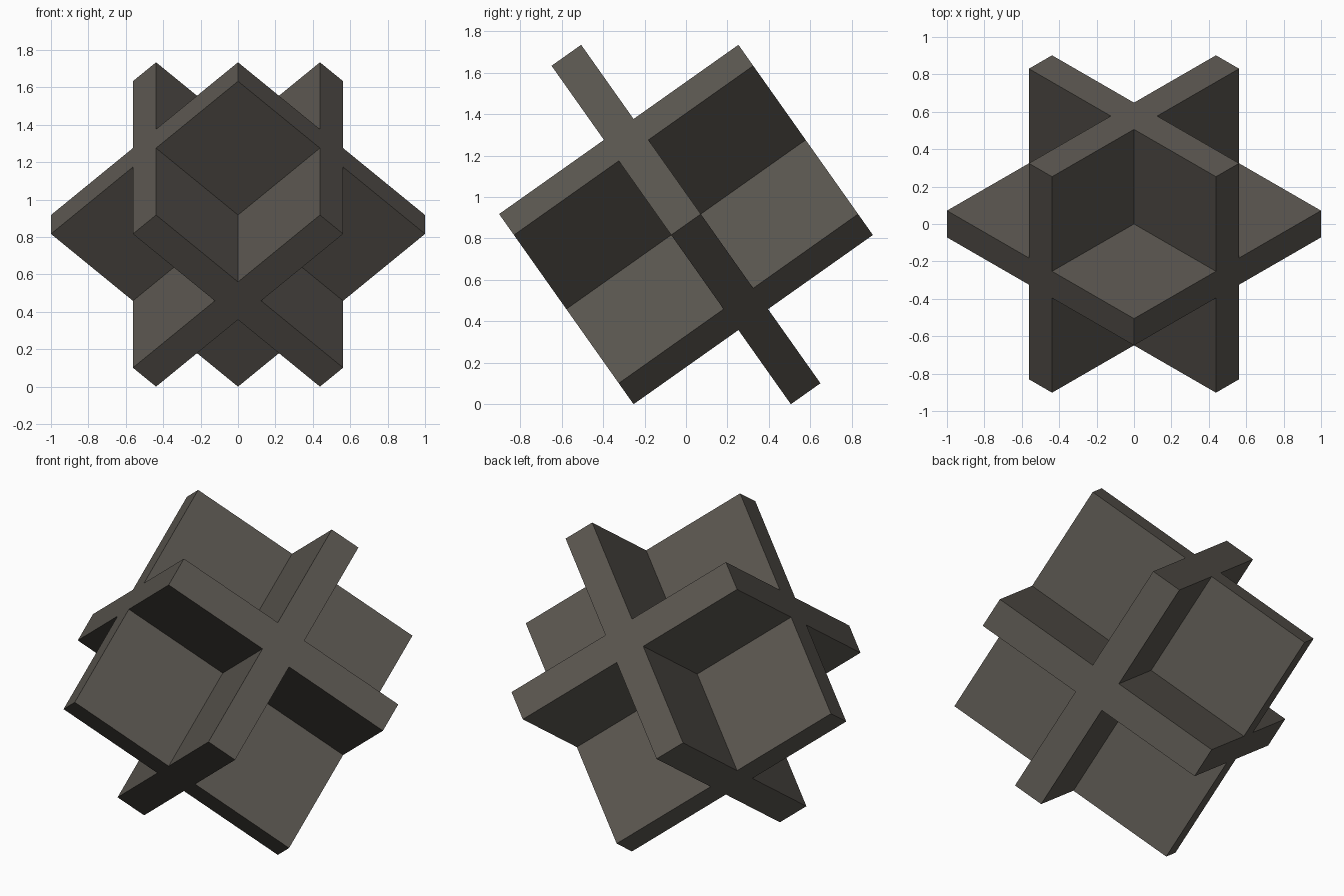
import bpy
import math
from mathutils import Matrix, Vector

if "Cube" in bpy.data.objects:
    bpy.data.objects.remove(bpy.data.objects["Cube"])

H = math.sqrt(0.5)      # half side of each square plate
T = 0.0875              # half thickness of each plate
s2, s3, s6 = math.sqrt(2), math.sqrt(3), math.sqrt(6)

mat = bpy.data.materials.new("dark warm grey")
mat.diffuse_color = (0.105, 0.095, 0.081, 1)
mat.use_nodes = True
mat.node_tree.nodes["Principled BSDF"].inputs["Base Color"].default_value = mat.diffuse_color

# Tilted axes: c lies in the YZ plane, a and b mirror each other in X
d = Vector((0, s3 / 3, -s6 / 3))
c = Vector((0, s6 / 3, s3 / 3))
a = (Vector((1, 0, 0)) + d) / s2
b = c.cross(a)
rot = Matrix((a, b, c)).transposed().to_4x4()
place = Matrix.Translation((0, 0, H * s3 / 3 + (H + T) / s2 * s6 / 3)) @ rot


def plate(name, axis):
    """Square plate, thin along the given local axis."""
    bpy.ops.mesh.primitive_cube_add(size=2)
    o = bpy.context.object
    o.name = o.data.name = name
    size = [H, H, H]
    size[axis] = T
    o.data.transform(Matrix.Diagonal((*size, 1)))
    o.data.materials.append(mat)
    return o


# Three crossing plates, united so that flush edges share one surface
body = plate("crossed_plates", 0)
for i in (1, 2):
    other = plate("plate_%d" % i, i)
    bpy.context.view_layer.objects.active = body
    m = body.modifiers.new("union", 'BOOLEAN')
    m.operation = 'UNION'
    m.solver = 'EXACT'
    m.object = other
    bpy.ops.object.modifier_apply(modifier=m.name)
    bpy.data.objects.remove(other)

# Tilt the finished body and stand it on the ground
body.data.transform(place)
body.data.update()
